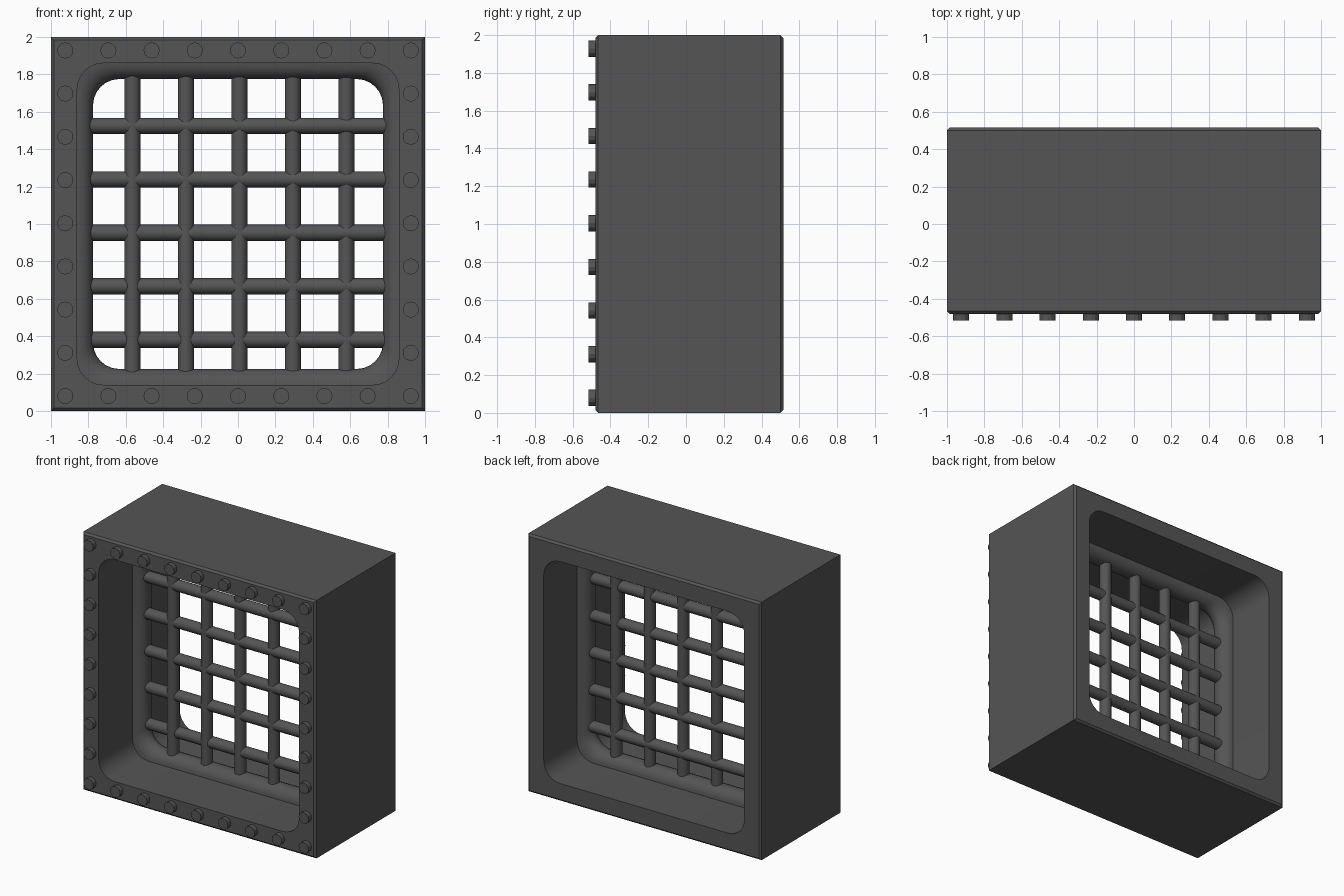
import bpy, bmesh, math

if "Cube" in bpy.data.objects:
    bpy.data.objects.remove(bpy.data.objects["Cube"])

CZ = 1.0       # height of the opening centre
MID = 0.02     # depth of the grille plane

steel = bpy.data.materials.new("dark_steel")
steel.diffuse_color = (0.09, 0.09, 0.09, 1)
steel.use_nodes = True
steel.node_tree.nodes["Principled BSDF"].inputs["Base Color"].default_value = steel.diffuse_color


def finish(name, bm, smooth=True):
    bmesh.ops.remove_doubles(bm, verts=bm.verts, dist=1e-5)
    me = bpy.data.meshes.new(name)
    bm.to_mesh(me)
    bm.free()
    ob = bpy.data.objects.new(name, me)
    bpy.context.collection.objects.link(ob)
    me.materials.append(steel)
    if smooth:
        bpy.ops.object.select_all(action='DESELECT')
        ob.select_set(True)
        bpy.context.view_layer.objects.active = ob
        bpy.ops.object.shade_smooth_by_angle(angle=math.radians(35))
    return ob


def rounded_square(half, r, n=6):
    pts = []
    for q, (sx, sz) in enumerate(((1, 1), (-1, 1), (-1, -1), (1, -1))):
        for k in range(n + 1):
            a = math.pi / 2 * (q + k / n)
            pts.append((sx * (half - r) + r * math.cos(a),
                        sz * (half - r) + r * math.sin(a)))
    return pts


def loft(name, sections, closed):
    """Skin rounded squares given as (y, half size, corner radius)."""
    bm = bmesh.new()
    loops = [[bm.verts.new((x, y, CZ + z)) for x, z in rounded_square(h, r)]
             for y, h, r in sections]
    pairs = list(zip(loops, loops[1:]))
    if closed:
        pairs.append((loops[-1], loops[0]))
    for a, b in pairs:
        for i in range(len(a)):
            j = (i + 1) % len(a)
            bm.faces.new((a[i], a[j], b[j], b[i]))
    return finish(name, bm)


def rod(name, r, depth, loc, rot=(0, 0, 0), sides=24, smooth=True):
    bpy.ops.mesh.primitive_cylinder_add(vertices=sides, radius=r, depth=depth,
                                        location=loc, rotation=rot)
    ob = bpy.context.object
    ob.name = name
    ob.data.materials.append(steel)
    if smooth:
        bpy.ops.object.shade_smooth_by_angle(angle=math.radians(35))
    return ob


# Deep square housing with chamfered front and back rims
loft("housing", [(-0.48, 0.86, 0.14), (0.515, 0.86, 0.14), (0.515, 0.985, 0),
                 (0.50, 1.0, 0), (-0.465, 1.0, 0), (-0.48, 0.985, 0)], True)

# Half-round bead around the middle of the tunnel
R = 0.086
loft("inner_bead", [(MID - R * math.cos(math.pi * k / 12),
                     0.861 - R * math.sin(math.pi * k / 12), 0.14)
                    for k in range(13)], False)

# Crossing bars, each slightly deeper than the last
for i in range(5):
    y = MID + 0.003 * (i - 2)
    x = 0.007 + 0.286 * (i - 2)
    z = 0.953 - 0.286 * (i - 2)
    rod(f"vertical_bar_{i}", 0.043, 1.71, (x, y, CZ))
    rod(f"horizontal_bar_{i}", 0.043, 1.71, (0, y, z), (0, math.pi / 2, 0))

# Bolt heads around the front face
for i in range(9):
    for j in range(9):
        if i in (0, 8) or j in (0, 8):
            rod(f"bolt_{i}_{j}", 0.043, 0.045,
                (-0.924 + 0.231 * i, -0.4925, 0.08 + 0.231 * j),
                (math.pi / 2, 0, 0), sides=12, smooth=False)
